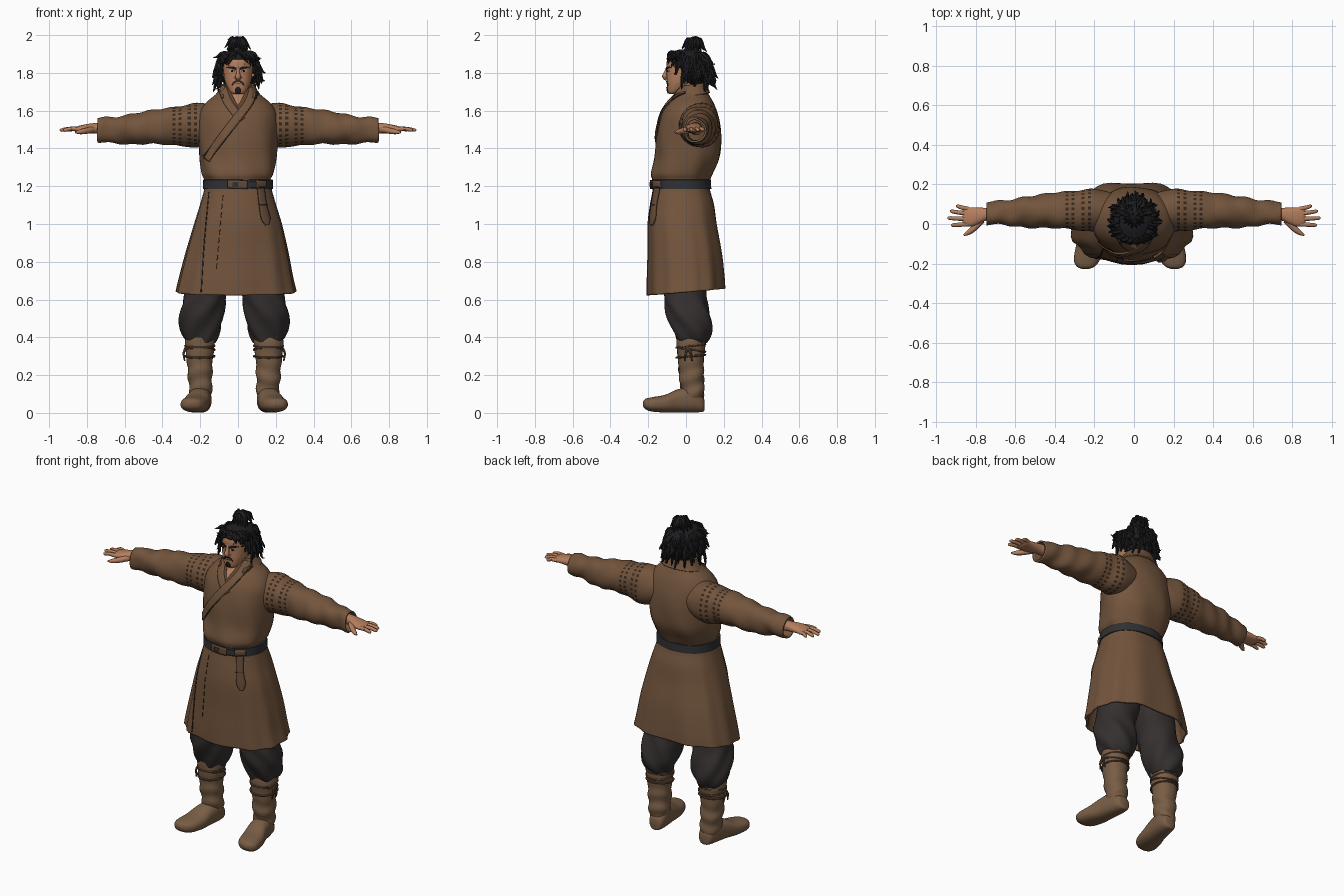
import bpy, bmesh, math, random
from mathutils import Vector
from mathutils.bvhtree import BVHTree

if "Cube" in bpy.data.objects:
    bpy.data.objects.remove(bpy.data.objects["Cube"])
random.seed(4)
N = 48
LEG_SHIFT = -0.02


def material(name, rgb):
    m = bpy.data.materials.new(name)
    m.use_nodes = True
    m.diffuse_color = (*rgb, 1)
    bsdf = m.node_tree.nodes["Principled BSDF"]
    bsdf.inputs["Base Color"].default_value = (*rgb, 1)
    bsdf.inputs["Roughness"].default_value = 0.9
    return m


coat = material("coat brown", (0.17, 0.09, 0.046))
inner = material("inner shirt brown", (0.11, 0.055, 0.03))
seam = material("dark seam", (0.035, 0.02, 0.012))
cloth = material("trouser charcoal", (0.036, 0.029, 0.029))
boot = material("boot brown", (0.19, 0.11, 0.06))
skin = material("skin", (0.46, 0.21, 0.11))
hair = material("hair black", (0.012, 0.012, 0.014))
belt_mat = material("belt black", (0.03, 0.03, 0.034))
leather = material("leather", (0.12, 0.065, 0.036))
eye_mat = material("eye white", (0.5, 0.42, 0.35))


def finish(bm, name, mat, thick=0):
    bmesh.ops.recalc_face_normals(bm, faces=bm.faces)
    me = bpy.data.meshes.new(name)
    bm.to_mesh(me)
    bm.free()
    me.materials.append(mat)
    me.shade_smooth()
    me.set_sharp_from_angle(angle=math.radians(45))
    ob = bpy.data.objects.new(name, me)
    bpy.context.collection.objects.link(ob)
    if thick:
        mod = ob.modifiers.new("thickness", "SOLIDIFY")
        mod.thickness = thick
        mod.offset = -1
    return ob


def sample(keys, sub):
    """Smooth curve through tuples of any length."""
    out = []
    for i in range(len(keys) - 1):
        p0, p1, p2, p3 = (keys[max(0, min(len(keys) - 1, i + k))] for k in (-1, 0, 1, 2))
        for s in range(sub):
            t = s / sub
            out.append([b + t * (c - a) / 2 + t * t * (a - 2.5 * b + 2 * c - d / 2)
                        + t ** 3 * (1.5 * (b - c) + (d - a) / 2) for a, b, c, d in zip(p0, p1, p2, p3)])
    return out + [list(keys[-1])]


def loft(name, keys, mat, axis="z", sub=6, power=2.2, fold=None, warp=None, drop=None, caps=(True, True), thick=0):
    """Rings (position, centre 1, centre 2, radius 1, radius 2) along an axis."""
    bm = bmesh.new()
    rings = []
    for t, c1, c2, r1, r2 in sample(keys, sub):
        ring = []
        for i in range(N):
            a = math.tau * i / N
            u, v = (math.copysign(abs(f(a)) ** (2 / power), f(a)) for f in (math.cos, math.sin))
            d = fold(t, a) if fold else 0
            p, q = c1 + (r1 + d) * u, c2 + (r2 + d) * v
            co = Vector({"z": (p, q, t), "x": (t, p, q), "y": (p, t, q)}[axis])
            ring.append(bm.verts.new(warp(co) if warp else co))
        rings.append(ring)
    for lo, hi in zip(rings, rings[1:]):
        for i in range(N):
            j = (i + 1) % N
            bm.faces.new((lo[i], lo[j], hi[j], hi[i]))
    for cap, ring in zip(caps, (rings[0], rings[-1])):
        if cap:
            bm.faces.new(ring)
    if drop:
        doomed = [f for f in bm.faces if drop(f.calc_center_median())]
        bmesh.ops.delete(bm, geom=doomed, context="FACES")
    return finish(bm, name, mat, thick)


def tube(bm, keys, sides=8, sub=4):
    """Tapered tube through (x, y, z, radius) points."""
    pts = sample(keys, sub)
    rings = []
    for i, (x, y, z, r) in enumerate(pts):
        t = Vector(pts[min(i + 1, len(pts) - 1)][:3]) - Vector(pts[max(i - 1, 0)][:3])
        n = t.cross(Vector((0.3, 0.9, 0.2))).normalized()
        b = t.cross(n).normalized()
        rings.append([bm.verts.new(Vector((x, y, min(z, 2))) + max(r, 0.001) *
                      (n * math.cos(math.tau * k / sides) + b * math.sin(math.tau * k / sides)))
                      for k in range(sides)])
    for lo, hi in zip(rings, rings[1:]):
        for k in range(sides):
            j = (k + 1) % sides
            bm.faces.new((lo[k], lo[j], hi[j], hi[k]))
    bm.faces.new(rings[0])
    bm.faces.new(rings[-1])


def surface(ob):
    return BVHTree.FromPolygons([v.co for v in ob.data.vertices], [p.vertices for p in ob.data.polygons])


def ribbon(name, tree, keys, mat, lift=0.004, thick=0.005):
    """Strip of (x, z, half width) points laid on the front of a surface."""
    bm = bmesh.new()
    pts = sample(keys, 8)
    rows = []
    for i, (x, z, w) in enumerate(pts):
        a, b = pts[max(i - 1, 0)], pts[min(i + 1, len(pts) - 1)]
        d = Vector((b[0] - a[0], b[1] - a[1])).normalized()
        row = []
        for k in (-1, -0.5, 0, 0.5, 1):
            px, pz = x - d.y * w * k, z + d.x * w * k
            hit = tree.ray_cast(Vector((px, -1, pz)), Vector((0, 1, 0)))[0]
            hit = hit or tree.find_nearest(Vector((px, -0.1, pz)))[0]
            row.append(bm.verts.new(hit + Vector((0, -lift, 0))))
        rows.append(row)
    for r, s in zip(rows, rows[1:]):
        for k in range(4):
            bm.faces.new((r[k], r[k + 1], s[k + 1], s[k]))
    ob = finish(bm, name, mat, thick)
    if sum(p.normal.y for p in ob.data.polygons) > 0:
        ob.data.flip_normals()
    return ob


# Coat body and skirt
torso = loft("coat_body", [(1.2, 0, -.025, .17, .145), (1.235, 0, -.025, .175, .152), (1.27, 0, -.02, .19, .163),
             (1.35, 0, .008, .203, .172), (1.45, 0, .015, .21, .172), (1.53, 0, .018, .212, .162),
             (1.59, 0, .02, .203, .146), (1.64, 0, .025, .172, .122), (1.68, 0, .03, .125, .094),
             (1.715, 0, .03, .09, .075), (1.73, 0, .03, .08, .07)], coat,
             fold=lambda z, a: .004 * math.sin(7 * a + 14 * z) * max(0, min(1, (1.6 - z) * 4)))
skirt = loft("coat_skirt", [(1.22, 0, -.025, .172, .146), (1.17, 0, -.024, .182, .154), (1.1, 0, -.02, .202, .17),
             (1, 0, -.018, .232, .183), (.85, -.005, -.004, .27, .196), (.72, -.01, .002, .298, .204),
             (.64, -.01, .005, .316, .206)], coat, power=2.4, caps=(True, False), thick=.012,
             fold=lambda z, a: .007 * (1.2 - z) * 1.8 * math.sin(11 * a + 1.5 * math.sin(2 * a)),
             warp=lambda p: p + Vector((0, 0, p.y * .085 * max(0, 1 - p.z) / .36)))
chest, skirt_front = surface(torso), surface(skirt)

# Neck opening, collar bands and seams
ribbon("chest_skin", chest, [(0, 1.735, .06), (0, 1.68, .042), (.002, 1.6, .004)], skin, .003)
ribbon("inner_collar_left", chest, [(.062, 1.72, .014), (.03, 1.65, .014), (-.015, 1.575, .014)], inner, .007)
ribbon("inner_collar_right", chest, [(-.062, 1.72, .014), (-.03, 1.65, .014), (.025, 1.555, .014)], inner, .006)
ribbon("collar_right", chest, [(-.085, 1.72, .022), (-.05, 1.64, .022), (.02, 1.55, .02)], coat, .008)
ribbon("collar_left", chest, [(.085, 1.72, .022), (.055, 1.64, .022), (-.03, 1.53, .022), (-.1, 1.44, .02),
       (-.17, 1.34, .016)], coat, .012, .009)
for dx, w in ((-.025, .0025), (.024, .002)):
    ribbon("collar_seam", chest, [(.085 + dx, 1.7, w), (.05 + dx, 1.63, w), (-.03 + dx, 1.525, w),
           (-.1 + dx, 1.435, w), (-.16 + dx, 1.36, w)], seam, .012 if dx > 0 else .005, .003)
ribbon("skirt_edge_seam", skirt_front, [(-.155, 1.17, .002), (-.18, .9, .003), (-.195, .64, .003)], seam, .003, .003)
for k in range(9):
    z = 1.15 - k * .045
    ribbon("skirt_stitch", skirt_front, [(-.08 - k * .004, z, .002), (-.083 - k * .004, z - .025, .002)],
           seam, .003, .003)
loft("neck_collar", [(1.68, 0, .03, .122, .098), (1.71, 0, .03, .101, .086), (1.738, 0, .03, .086, .076)], coat,
     caps=(False, False), thick=.012, drop=lambda c: c.y < -.02,
     warp=lambda p: p + Vector((0, 0, .15 * (p.y - .03))))

# Belt, buckle and hanging strap
belt = loft("belt", [(1.183, 0, -.025, .165, .14), (1.185, 0, -.025, .186, .159), (1.234, 0, -.025, .184, .157),
            (1.236, 0, -.025, .165, .14)], belt_mat, sub=1)
waist = surface(belt)
ribbon("belt_buckle", waist, [(-.055, 1.212, .022), (.05, 1.208, .022)], leather, .008, .008)
ribbon("buckle_window", waist, [(-.03, 1.211, .012), (.0, 1.21, .012)], belt_mat, .011, .004)
ribbon("belt_tail", waist, [(.05, 1.208, .015), (.1, 1.206, .015)], belt_mat, .007, .006)
ribbon("belt_pouch", waist, [(.1, 1.2, .032), (.15, 1.197, .032)], leather, .016, .016)
ribbon("hanging_strap", skirt_front, [(.125, 1.19, .017), (.135, 1.1, .019), (.15, 1.03, .022), (.157, .995, .008)],
       leather, .018, .014)
ribbon("strap_seam", skirt_front, [(.115, 1.1, .002), (.155, 1.1, .002)], seam, .02, .003)

for s, side in ((1, "left"), (-1, "right")):
    flip = lambda p: Vector((s * p.x, p.y, p.z))
    leg = lambda p: Vector((s * p.x + LEG_SHIFT, p.y, max(p.z, 0)))

    # Sleeve with stitched shoulder rings
    sleeve = loft(side + "_sleeve", [(.1, .06, 1.53, .09, .09), (.2, .072, 1.522, .108, .118),
                  (.3, .07, 1.522, .098, .106), (.4, .067, 1.516, .09, .094), (.55, .062, 1.503, .078, .082),
                  (.65, .056, 1.5, .062, .07), (.745, .053, 1.497, .058, .064)], coat, "x", warp=flip,
                  caps=(True, False), thick=.01, power=2.1,
                  fold=lambda x, a: .004 * math.sin(55 * x + 2 * math.sin(a + 1)) * min(1, x * 2)
                  + .003 * math.sin(3 * a + 20 * x))
    sleeve.data.materials.append(seam)
    for f in sleeve.data.polygons:
        if f.index % 2 and any(abs(abs(f.center.x) - c) < .0085 for c in (.225, .258, .308, .342)):
            f.material_index = 1

    # Hand
    loft(side + "_palm", [(.64, .053, 1.505, .034, .034), (.74, .05, 1.507, .032, .029), (.78, .043, 1.506, .04, .026),
         (.82, .036, 1.504, .048, .021), (.855, .037, 1.501, .047, .015), (.868, .037, 1.5, .04, .008)],
         skin, "x", warp=flip, sub=4)
    bm = bmesh.new()
    for y0, y1, tip in ((.076, .09, .9), (.052, .064, .93), (.025, .03, .943), (-.001, -.006, .925)):
        tube(bm, [(s * .84, y0, 1.502, .012), (s * (.84 + tip) / 2, (y0 + y1) / 2, 1.504, .011),
                  (s * (tip - .008), y1, 1.497, .009), (s * tip, y1, 1.495, .003)])
    tube(bm, [(s * .77, .02, 1.5, .018), (s * .81, -.022, 1.492, .016), (s * .84, -.045, 1.487, .012),
              (s * .862, -.057, 1.485, .004)])
    finish(bm, side + "_fingers", skin)

    # Trousers and boot
    loft(side + "_trouser", [(.37, .175, .032, .07, .074), (.4, .178, .035, .09, .09), (.45, .177, .03, .108, .106),
         (.52, .172, .014, .116, .116), (.62, .155, -.005, .112, .112), (.75, .125, -.005, .118, .115),
         (.9, .1, -.01, .1, .1)], cloth, warp=leg,
         fold=lambda z, a: .006 * math.sin(5 * a + 30 * z) * (1 if z < .6 else .3))
    loft(side + "_boot_shaft", [(.06, .175, .035, .052, .055), (.12, .178, .035, .06, .06), (.18, .18, .03, .063, .064),
         (.27, .183, .026, .068, .067), (.36, .182, .026, .078, .076), (.4, .182, .026, .076, .075)], boot, warp=leg,
         fold=lambda z, a: .004 * math.sin(70 * z + 2 * math.cos(a + s)) * (1 if z < .25 else .3))
    loft(side + "_boot_foot", [(.098, .17, .04, .015, .025), (.088, .171, .048, .04, .042), (.04, .176, .068, .056, .066),
         (-.04, .188, .064, .062, .062), (-.11, .203, .049, .07, .047), (-.18, .218, .045, .066, .038),
         (-.215, .224, .047, .045, .027), (-.228, .226, .048, .015, .01)], boot, "y", warp=leg, power=2.4)
    bm = bmesh.new()
    for z0, lean in ((.355, .12), (.335, -.15), (.3, .1)):
        tube(bm, [(s * (.182 + .077 * math.cos(a)) + LEG_SHIFT, .026 + .076 * math.sin(a),
                   z0 + lean * .076 * math.sin(a), .006) for a in (math.tau * k / 16 for k in range(17))], 6, 2)
    for dy in (-.012, .015):
        tube(bm, [(s * .255 + LEG_SHIFT, .01, .345, .008), (s * .268 + LEG_SHIFT, .01 + dy, .315, .006),
                  (s * .262 + LEG_SHIFT, .01 + 1.5 * dy, .275, .004)], 6)
    finish(bm, side + "_boot_ties", leather)

# Head, neck and ears
head = loft("head", [(1.688, 0, -.07, .022, .018), (1.7, 0, -.06, .042, .036), (1.74, 0, -.035, .064, .066),
            (1.78, 0, -.02, .074, .082), (1.83, 0, -.012, .077, .091), (1.87, 0, -.005, .076, .094),
            (1.905, 0, 0, .055, .07), (1.92, 0, 0, .02, .03)], skin)
loft("neck", [(1.6, 0, .02, .062, .062), (1.68, 0, .008, .056, .056), (1.76, 0, .0, .056, .056)], skin)
face = surface(head)
bm = bmesh.new()
tube(bm, [(0, -.096, 1.832, .007), (0, -.108, 1.8, .01), (0, -.112, 1.78, .015), (0, -.1, 1.766, .01)])
for s in (1, -1):
    tube(bm, [(s * .004, -.098, 1.775, .008), (s * .014, -.1, 1.775, .008), (s * .018, -.096, 1.774, .003)])
    tube(bm, [(s * .074, .004, 1.83, .006), (s * .085, .012, 1.82, .012), (s * .083, .008, 1.8, .011),
              (s * .074, 0, 1.78, .006)])
finish(bm, "nose_and_ears", skin)
for s in (1, -1):
    ribbon("eye", face, [(s * .018, 1.808, .002), (s * .032, 1.81, .006), (s * .048, 1.809, .002)], eye_mat, .002, .002)
    ribbon("pupil", face, [(s * .028, 1.81, .005), (s * .037, 1.81, .005)], hair, .004, .002)
    ribbon("brow", face, [(s * .012, 1.82, .005), (s * .035, 1.829, .006), (s * .06, 1.828, .002)], hair, .005)
    ribbon("moustache", face, [(s * .003, 1.757, .004), (s * .02, 1.752, .004), (s * .034, 1.733, .002)], hair, .004)
ribbon("mouth", face, [(-.022, 1.742, .0015), (.022, 1.742, .0015)], seam, .002, .002)
ribbon("goatee", face, [(0, 1.725, .006), (0, 1.708, .016), (0, 1.691, .012)], hair, .005)

# Hair: cap, loose locks and top knot
loft("hair_cap", [(1.735, 0, .05, .05, .04), (1.77, 0, .035, .08, .07), (1.82, 0, .02, .092, .096),
     (1.87, 0, .01, .093, .11), (1.9, 0, .008, .076, .094), (1.925, 0, .012, .035, .045)], hair, sub=5, thick=.01,
     caps=(False, True), drop=lambda c: c.y < .015 and c.z < 1.872 - max(0, abs(c.x) - .06) * 1.2,
     fold=lambda z, a: .003 * math.sin(16 * a + 20 * z))
bm = bmesh.new()
for k in range(150):
    a = math.tau * k / 150 + random.uniform(-.1, .1)
    u = Vector((math.cos(a), math.sin(a), 0))
    side = Vector((-u.y, u.x, 0)) * random.uniform(-.03, .03)
    front = u.y < -.5
    z = random.uniform(1.885, 1.91) if front else random.uniform(1.8, 1.905)
    wide = 1 if z < 1.87 else .85
    p0 = Vector((u.x * .085 * wide, .012 + u.y * .1 * wide, z))
    fall = random.uniform(.02, .04) if front else random.uniform(.04, .1)
    out = random.uniform(.005, .02) if front else random.uniform(.012, .05)
    if front:
        side = Vector((math.copysign(random.uniform(.01, .04), u.x), 0, 0))
    p1 = p0 + u * (.018 if front else .026) + side * .4 + Vector((0, 0, -fall * .25))
    p2 = p0 + u * out + side - Vector((0, 0, fall))
    p3 = p2 + u * random.uniform(-.005, .016) + side * .4 + Vector((0, 0, random.uniform(-.02, .01)))
    tube(bm, [(*p0, .011), (*p1, .01), (*p2, .006), (*p3, .001)], 5)
for k in range(18):
    a = math.tau * k / 18
    c, s = math.cos(a), math.sin(a)
    r = random.uniform(.045, .062)
    h = random.uniform(1.935, 1.97)
    tube(bm, [(c * .02, .04 + s * .02, 1.975, .009), (c * .038, .045 + s * .038, h + .01, .01),
              (c * r, .045 + s * r, h - .025, .005), (c * r * 1.15, .045 + s * r * 1.15, h - .035, .001)], 5)
for x in (-.03, -.005, .025):
    tube(bm, [(x * .5, .04, 1.97, .008), (x, .05, 1.99, .006), (x * 1.8, .075, 1.975, .001)], 5)
finish(bm, "hair_locks", hair)
loft("top_knot", [(1.905, 0, .035, .022, .022), (1.925, 0, .038, .03, .03), (1.95, 0, .045, .041, .042),
     (1.975, 0, .047, .036, .036), (1.992, 0, .047, .012, .012)], hair,
     fold=lambda z, a: .004 * math.sin(6 * a + 60 * z))
loft("knot_tie", [(1.912, 0, .036, .028, .028), (1.918, 0, .036, .033, .033), (1.927, 0, .037, .033, .033),
     (1.933, 0, .037, .028, .028)], belt_mat, sub=2)
